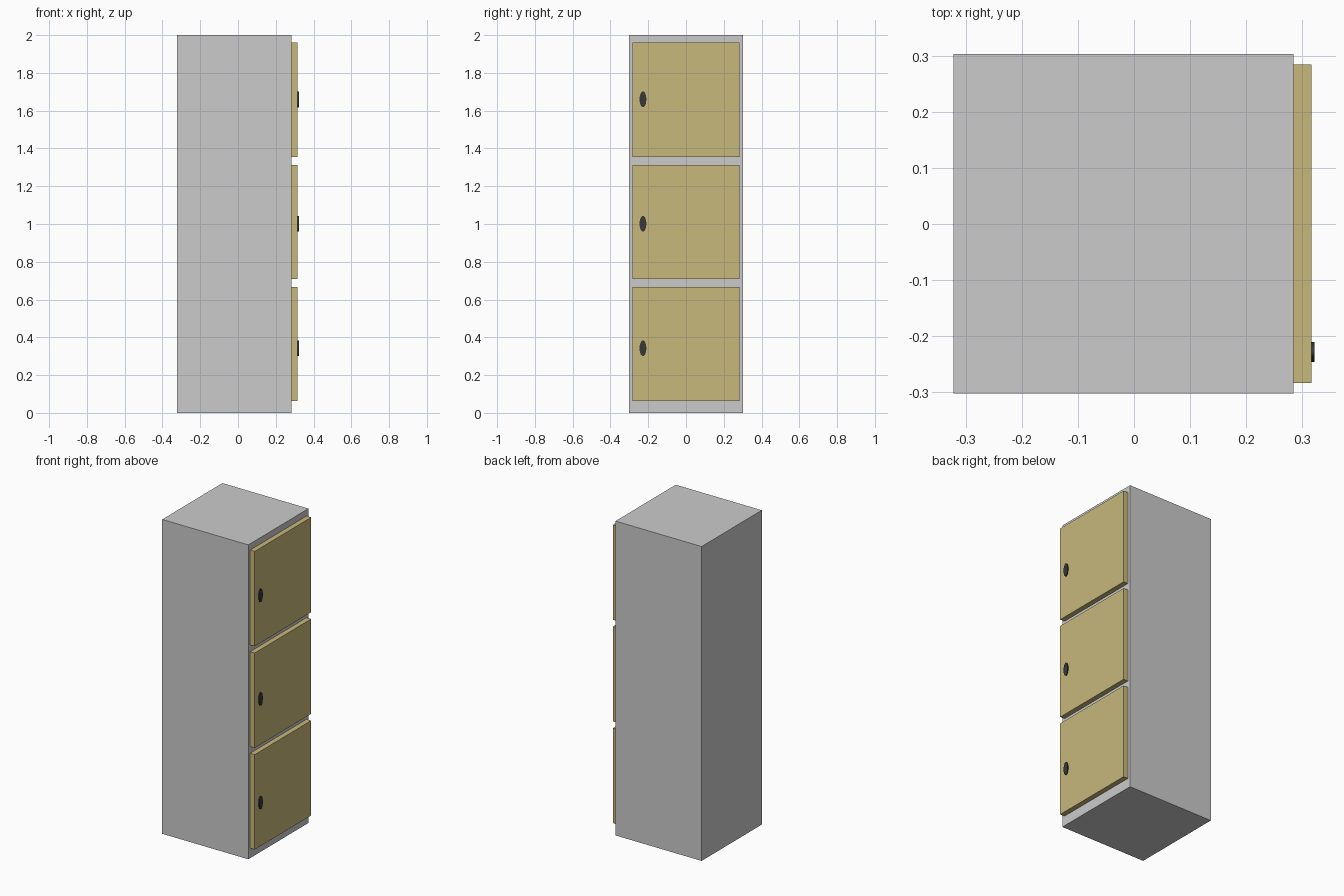
import bpy
from mathutils import Vector
from math import pi

if "Cube" in bpy.data.objects:
    bpy.data.objects.remove(bpy.data.objects["Cube"])


def material(name, rgb):
    m = bpy.data.materials.new(name)
    m.diffuse_color = (*rgb, 1)
    m.use_nodes = True
    m.node_tree.nodes["Principled BSDF"].inputs["Base Color"].default_value = m.diffuse_color
    return m


def box(name, lo, hi, mat=None):
    lo, hi = Vector(lo), Vector(hi)
    bpy.ops.mesh.primitive_cube_add(size=1, location=(lo + hi) / 2)
    ob = bpy.context.object
    ob.name = name
    ob.scale = hi - lo
    bpy.ops.object.transform_apply(location=False, rotation=False, scale=True)
    if mat:
        ob.data.materials.append(mat)
    return ob


door_mat = material("door_tan", (0.58, 0.48, 0.20))
knob_mat = material("handle_dark", (0.04, 0.04, 0.04))

BACK, FACE, DOOR, TIP = -0.322, 0.284, 0.316, 0.322

# Locker cabinet
box("cabinet_body", (BACK, -0.302, 0), (FACE, 0.303, 2))

# Three stacked doors, each with a flat oval handle
for i in range(3):
    z0 = 0.063 + i * 0.6465
    box(f"door_{i + 1}", (FACE, -0.283, z0), (DOOR, 0.284, z0 + 0.604), door_mat)

    bpy.ops.mesh.primitive_cylinder_add(
        vertices=32, radius=1, depth=1, rotation=(0, pi / 2, 0),
        location=((DOOR + TIP) / 2 - 0.001, -0.228, 0.342 + i * 0.659))
    knob = bpy.context.object
    knob.name = f"handle_{i + 1}"
    bpy.ops.object.transform_apply(location=False, rotation=True, scale=False)
    knob.scale = (TIP - DOOR + 0.002, 0.018, 0.042)
    bpy.ops.object.transform_apply(location=False, rotation=False, scale=True)
    knob.data.materials.append(knob_mat)
    bpy.ops.object.shade_smooth_by_angle()
